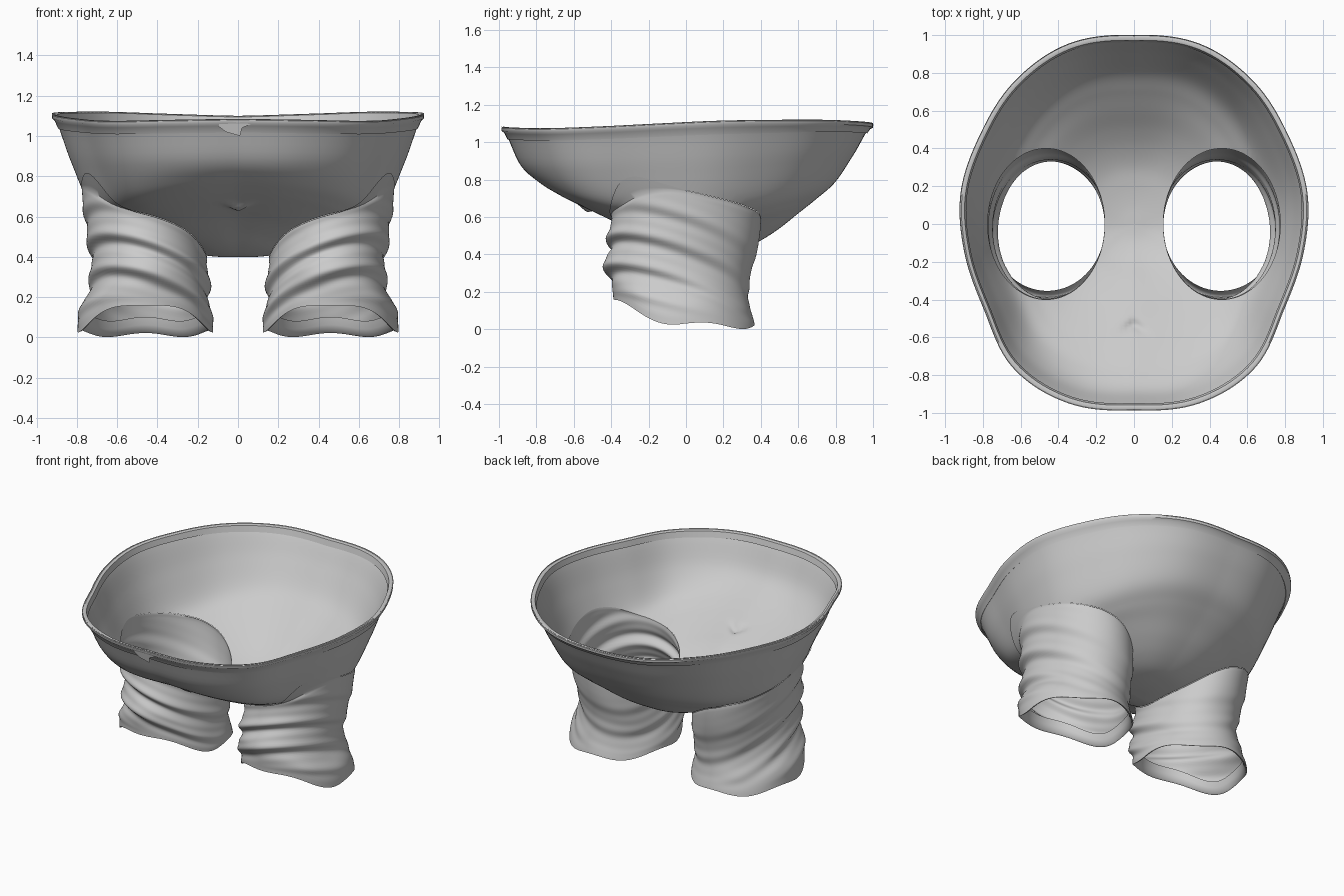
import bpy, bmesh, math
from math import sin, cos, pi, exp, hypot, atan2

cube = bpy.data.objects.get("Cube")
if cube:
    bpy.data.objects.remove(cube)

mat = bpy.data.materials.new("plain grey cloth")
mat.use_nodes = True
GREY = (0.6, 0.6, 0.6, 1)
mat.diffuse_color = GREY
mat.node_tree.nodes["Principled BSDF"].inputs["Base Color"].default_value = GREY


def spline(vals, u):
    """Smooth curve through evenly spaced values, u from 0 to 1."""
    n = len(vals) - 1
    u = min(max(u, 0), 1) * n
    i = min(int(u), n - 1)
    t = u - i
    a, b, c, d = (vals[min(max(j, 0), n)] for j in (i - 1, i, i + 1, i + 2))
    return b + t * (c - a + t * (2 * a - 5 * b + 4 * c - d + t * (3 * b - a - 3 * c + d))) / 2


# Waist outline and height, from the front centre round to the back centre
RIM_R = [.985, 1.01, .995, .915, .91, .932, .942, .985, 1.015, 1.0]
RIM_Z = [1.085, 1.08, 1.075, 1.085, 1.10, 1.115, 1.12, 1.12, 1.11, 1.10]
# Body height from the crotch outward, in equal steps up to the waist
FRONT = [.40, .415, .46, .53, .59, .635, .68, .73, .79, .88, 1.08]
SIDE = [.40, .40, .41, .43, .46, .50, .54, .58, .66, .87, 1.10]
BACK = [.40, .40, .41, .43, .475, .54, .62, .70, .79, .94, 1.10]


def around(table, a):
    return spline(table, math.asin(max(-1, min(1, sin(a)))) / pi + .5)


def body_z(x, y):
    a = atan2(y, x)
    s = hypot(x, y) / around(RIM_R, a)
    w = sin(a) ** 2
    end = FRONT if y < 0 else BACK
    z = w * spline(end, s) + (1 - w) * spline(SIDE, s)
    z += (around(RIM_Z, a) - w * end[-1] - (1 - w) * SIDE[-1]) * max(0, s) ** 6
    # small pinch in the cloth at the front
    return z - .025 * exp(-(x / .05) ** 2 - ((y + .53 + abs(x) * .6) / .025) ** 2)


LEG_X, LEG_RX, LEG_RY = .465, .31, .40


def finish(bm, name):
    bmesh.ops.recalc_face_normals(bm, faces=bm.faces)
    me = bpy.data.meshes.new(name)
    bm.to_mesh(me)
    bm.free()
    ob = bpy.data.objects.new(name, me)
    bpy.context.collection.objects.link(ob)
    me.materials.append(mat)
    bpy.ops.object.select_all(action='DESELECT')
    ob.select_set(True)
    bpy.context.view_layer.objects.active = ob
    bpy.ops.object.shade_smooth_by_angle(angle=math.radians(50))


def loft(rings):
    """Join closed rings of points into a skin."""
    bm = bmesh.new()
    rows = [[bm.verts.new(p) for p in ring] for ring in rings]
    n = len(rows[0])
    for lo, hi in zip(rows, rows[1:]):
        for i in range(n):
            bm.faces.new((lo[i], lo[(i + 1) % n], hi[(i + 1) % n], hi[i]))
    return bm


# Body: bowl-shaped skin with two leg openings
SEG, RINGS = 160, 64
angles = [2 * pi * i / SEG for i in range(SEG)]


def body_ring(s, drop=0.0):
    pts = []
    for a in angles:
        r = around(RIM_R, a) * s
        x, y = r * cos(a), r * sin(a)
        pts.append((x, y, body_z(x, y) - drop))
    return pts


def leg_dist(co):
    return hypot((abs(co.x) - LEG_X) / LEG_RX, co.y / LEG_RY)


bm = loft([body_ring(max(j / RINGS, .002)) for j in range(RINGS + 1)])
bm.verts.ensure_lookup_table()
bm.faces.new(bm.verts[:SEG])
cut = [f for f in bm.faces if leg_dist(f.calc_center_median()) < 1]
bmesh.ops.delete(bm, geom=cut, context='FACES')
for v in bm.verts:
    d = leg_dist(v.co)
    if v.is_boundary and d < 1.3:
        side = 1 if v.co.x > 0 else -1
        v.co.x = side * (LEG_X + (abs(v.co.x) - LEG_X) / d)
        v.co.y /= d
        v.co.z = body_z(v.co.x, v.co.y)
finish(bm, "shorts_body")


# Waistband: folded strip, hugging the body and rolled over the edge
def inner_ring(s, drop):
    return [(around(RIM_R, a) * s * cos(a), around(RIM_R, a) * s * sin(a),
             around(RIM_Z, a) - drop) for a in angles]


finish(loft([body_ring(.965, .004), body_ring(.968, .014), body_ring(.985, .014),
             inner_ring(1, .022), inner_ring(1.001, .006), inner_ring(.99, 0),
             inner_ring(.972, .006), inner_ring(.962, .045)]), "waistband")

# Small overlapping fold at the middle of the waistband
bm = bmesh.new()
fold = [(-.1, 1.05), (-.08, 1.075), (.1, 1.075), (.02, 1.04), (.01, 1.0), (-.06, 1.02)]
bm.faces.new([bm.verts.new((x, -.972 - .2 * (z - 1), z)) for x, z in fold])
finish(bm, "waistband_fold")

# Legs: overlapping collar, creased tube and turned-in hem
CENTRE_X = [.465, .458, .45, .44, .435, .44, .457, .46]
RADIUS_X = [.312, .308, .303, .297, .293, .303, .33, .337]
CENTRE_Y = [0, -.005, -.015, -.03, -.045, -.04, -.025, -.01]
RADIUS_Y = [.402, .40, .397, .39, .385, .375, .37, .378]
ROWS, LEG_SEG = 44, 112


def hem_z(a):
    front = max(0, -sin(a))
    return .03 + .14 * front ** 2 + .012 * sin(5 * a) - .02 * max(0, sin(a))


def leg_point(a, v, side, scale=1.0, lift=0.0):
    top = body_z(LEG_X + LEG_RX * cos(a), LEG_RY * sin(a)) - .004
    z = top + (hem_z(a) - top) * v
    # slanting folds, strong at the front and only near the hem at the back
    phase = (z - .10 * cos(a) + .13 * sin(a)) * 2 * pi / .165
    back = (1 + sin(a)) / 2
    size = .018 * sin(pi * min(1, v * 1.05 + .01)) ** .8 * (1 - back + .6 * back * v ** 2)
    crease = size * (sin(phase) + .4 * sin(2 * phase))
    x = spline(CENTRE_X, v) + (spline(RADIUS_X, v) * scale + crease) * cos(a)
    y = spline(CENTRE_Y, v) + (spline(RADIUS_Y, v) * scale + crease) * sin(a)
    return (side * x, y, z + lift)


def collar_point(a, side, reach):
    wide = exp(-((a - 1.74 * pi) / .45) ** 2)
    k = 1 + reach * (.004 + .17 * wide)
    x, y = LEG_X + LEG_RX * k * cos(a), LEG_RY * k * sin(a)
    return (side * x, y, body_z(x, y) - .004 - .012 * reach * wide)


for side, word in ((1, "left"), (-1, "right")):
    turn = [2 * pi * i / LEG_SEG for i in range(LEG_SEG)]
    rings = [[collar_point(a, side, k) for a in turn] for k in (1, .66, .33, 0)]
    rings += [[leg_point(a, j / ROWS, side) for a in turn] for j in range(1, ROWS + 1)]
    rings += [[leg_point(a, 1, side, s, up) for a in turn]
              for s, up in ((.97, .004), (.93, .04), (.91, .08))]
    finish(loft(rings), word + "_leg")
